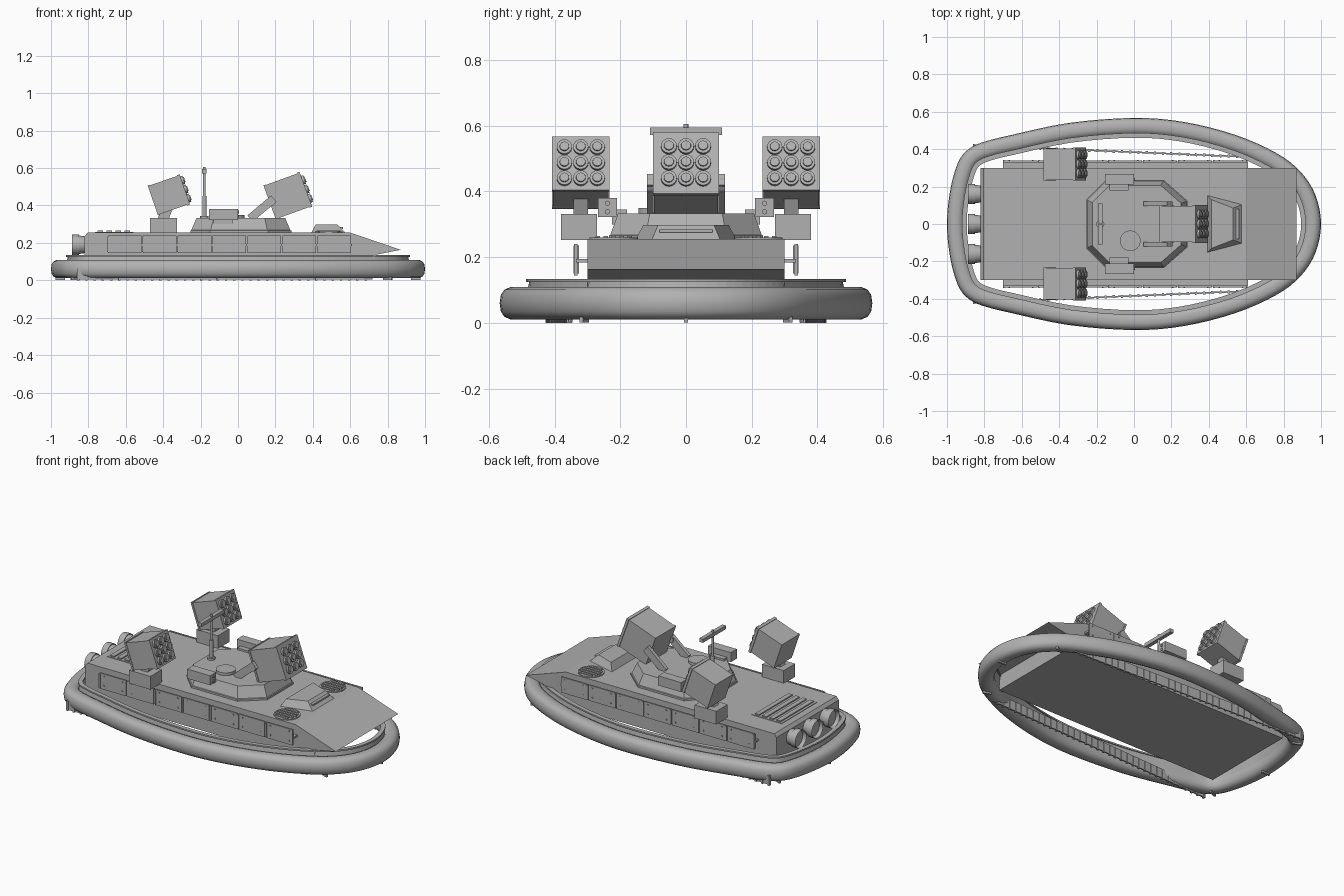
import bpy, bmesh, math
from mathutils import Vector, Matrix

if "Cube" in bpy.data.objects:
    bpy.data.objects.remove(bpy.data.objects["Cube"])

grey = bpy.data.materials.new("hull_grey")
grey.diffuse_color = (0.44, 0.44, 0.44, 1)
grey.use_nodes = True
grey.node_tree.nodes["Principled BSDF"].inputs["Base Color"].default_value = grey.diffuse_color


def finish(name, bm, smooth=False):
    bmesh.ops.recalc_face_normals(bm, faces=bm.faces[:])
    me = bpy.data.meshes.new(name)
    bm.to_mesh(me)
    bm.free()
    ob = bpy.data.objects.new(name, me)
    bpy.context.collection.objects.link(ob)
    me.materials.append(grey)
    if smooth:
        bpy.ops.object.select_all(action='DESELECT')
        ob.select_set(True)
        bpy.context.view_layer.objects.active = ob
        bpy.ops.object.shade_smooth_by_angle(angle=math.radians(40))
    return ob


def add_box(bm, lo, hi, mat=Matrix()):
    lo, hi = Vector(lo), Vector(hi)
    size = hi - lo
    m = mat @ Matrix.Translation((lo + hi) / 2) @ Matrix.Diagonal((*size, 1))
    bmesh.ops.create_cube(bm, size=1, matrix=m)


def add_rod(bm, a, b, r1, r2=None, sides=16):
    a, b = Vector(a), Vector(b)
    rot = (b - a).to_track_quat('Z', 'Y').to_matrix().to_4x4()
    bmesh.ops.create_cone(bm, cap_ends=True, segments=sides, radius1=r1,
                          radius2=r1 if r2 is None else r2, depth=(b - a).length,
                          matrix=Matrix.Translation((a + b) / 2) @ rot)


def box(name, lo, hi):
    bm = bmesh.new()
    add_box(bm, lo, hi)
    return finish(name, bm)


def loft(name, rings, closed=False, smooth=False):
    """Skin a list of equal-length loops; cap the ends unless closed."""
    bm = bmesh.new()
    vs = [[bm.verts.new(p) for p in r] for r in rings]
    n = len(vs[0])
    for i in range(len(vs) if closed else len(vs) - 1):
        a, b = vs[i], vs[(i + 1) % len(vs)]
        for j in range(n):
            bm.faces.new((a[j], a[(j + 1) % n], b[(j + 1) % n], b[j]))
    if not closed:
        bm.faces.new(vs[0])
        bm.faces.new(vs[-1])
    return finish(name, bm, smooth)


# Plan outline of the air cushion, smoothed through half-side points
half = [(1, 0), (.97, .155), (.89, .28), (.76, .38), (.54, .477), (.27, .545), (0, .567),
        (-.35, .54), (-.66, .475), (-.79, .443), (-.87, .41), (-.93, .35), (-.97, .24),
        (-.993, .11), (-1, 0)]
ctrl = [Vector(p) for p in half + [(x, -y) for x, y in half[-2:0:-1]]]
outline = []
for i in range(len(ctrl)):
    p0, p1, p2, p3 = (ctrl[(i + k) % len(ctrl)] for k in (-1, 0, 1, 2))
    for s in range(4):
        t = s / 4
        outline.append(.5 * (2 * p1 + (p2 - p0) * t + (2 * p0 - 5 * p1 + 4 * p2 - p3) * t * t
                             + (3 * p1 - p0 - 3 * p2 + p3) * t ** 3))


def inward(i):
    d = outline[(i + 1) % len(outline)] - outline[i - 1]
    return Vector((-d.y, d.x)).normalized()


def sweep(name, section, smooth=False):
    """Sweep (inset, z) section round the outline."""
    rings = []
    for i, p in enumerate(outline):
        n = inward(i)
        rings.append([(*(p + n * u), z) for u, z in section])
    return loft(name, rings, True, smooth)


def squash(v):
    return math.copysign(abs(v) ** .8, v)


tube = [(.046 - .046 * squash(math.cos(a)), .06 + .05 * squash(math.sin(a)))
        for a in (k * math.tau / 14 for k in range(14))]
sweep("cushion_tube", tube, True)
sweep("rim_flange", [(.08, .125), (.08, .134), (.106, .134), (.106, .125)])
sweep("rim_wall", [(.08, .07), (.09, .127), (.10, .127), (.09, .07)])

# Small fins beneath the cushion at bow and stern
bm = bmesh.new()
for x, y in ((.95, 0), (-.95, 0), (.80, .31), (.80, -.31), (-.87, .36), (-.87, -.36)):
    m = Matrix.Translation((x, y, 0)) @ Matrix.Rotation(math.atan2(y, x), 4, 'Z')
    add_box(bm, (-.025, -.006, .002), (.025, .006, .02), m)
finish("cushion_fins", bm)

# Hull: side profile extruded across
profile = [(-.82, .05), (.72, .05), (.73, .135), (.87, .163), (.60, .255),
           (-.805, .255), (-.82, .235)]
loft("hull", [[(x, y, z) for x, z in profile] for y in (-.30, .30)])

for s, side in ((1, "left"), (-1, "right")):
    # Side panels on a shelf
    bm = bmesh.new()
    add_box(bm, (-.70, s * .295, .184), (.61, s * .335, .195))
    for k in range(7):
        x = -.70 + k * .187
        add_box(bm, (x + .004, s * .330, .145), (x + .183, s * .340, .24))
        add_box(bm, (x, s * .326, .15), (x + .01, s * .343, .235))
        for zz in (.165, .222):
            for xx in (.03, .155):
                add_box(bm, (x + xx, s * .338, zz), (x + xx + .007, s * .343, zz + .007))
    finish(side + "_side_panels", bm)
    # Ribbed inner skirt, running straight and narrowing to the bow
    a, b = Vector((-.86, s * .42, 0)), Vector((.72, s * .354, 0))
    d = b - a
    m = Matrix.Translation(a) @ Matrix.Rotation(math.atan2(d.y, d.x), 4, 'Z')
    bm = bmesh.new()
    add_box(bm, (0, -.004, .004), (d.length, .004, .062), m)
    for k in range(36):
        x = k * d.length / 36
        add_box(bm, (x, -.008, 0), (x + .012, .008, .058), m)
    finish(side + "_ribbed_skirt", bm)

# Stern exhausts
for k in (-1, 0, 1):
    bm = bmesh.new()
    y = k * .16
    add_rod(bm, (-.80, y, .19), (-.855, y, .19), .042, .05, 24)
    add_rod(bm, (-.85, y, .19), (-.887, y, .19), .054, .054, 24)
    end = [f for f in bm.faces if len(f.verts) > 4 and f.calc_center_median().x < -.88]
    bmesh.ops.inset_region(bm, faces=end, thickness=.008)
    bmesh.ops.translate(bm, verts=list({v for f in end for v in f.verts}), vec=(.02, 0, 0))
    finish("stern_exhaust", bm, True)

# Rear deck vent
bm = bmesh.new()
add_box(bm, (-.765, -.17, .25), (-.56, .17, .258))
for k in range(4):
    add_box(bm, (-.75 + k * .048, -.16, .25), (-.722 + k * .048, .16, .265))
finish("rear_vent", bm)

# Round fore-deck grilles
for s in (-1, 1):
    bm = bmesh.new()
    add_rod(bm, (.485, s * .22, .25), (.485, s * .22, .26), .074, sides=28)
    for k in range(-2, 3):
        h = math.sqrt(.064 ** 2 - (k * .024) ** 2)
        add_box(bm, (.485 - h, s * .22 + k * .024 - .007, .255),
                (.485 + h, s * .22 + k * .024 + .007, .265))
    finish("deck_grille", bm)

# Driver hood with vision slit
loft("driver_hood", [[(.39, -.155, .25), (.58, -.105, .25), (.58, .105, .25), (.39, .155, .25)],
                     [(.415, -.13, .298), (.53, -.085, .298), (.53, .085, .298), (.415, .13, .298)]])
box("vision_slit", (.54, -.08, .275), (.562, .08, .284))

# Turret
eight = [(-.255, -.13), (-.15, -.235), (.16, -.235), (.285, -.125),
         (.285, .125), (.16, .235), (-.15, .235), (-.255, .13)]


def turret_ring(f, z):
    return [(.015 + (x - .015) * f, y * f, z) for x, y in eight]


loft("turret", [turret_ring(1, .25), turret_ring(1, .266), turret_ring(.98, .268),
                turret_ring(.88, .333)])
bm = bmesh.new()
add_rod(bm, (-.02, -.09, .33), (-.02, -.09, .35), .055, sides=24)
finish("turret_hatch", bm, True)
for s in (-1, 1):
    bm = bmesh.new()
    add_box(bm, (-.155, s * .21, .322), (0, s * .268, .38))
    add_box(bm, (-.13, s * .18, .30), (-.03, s * .225, .345))
    for z in (.338, .364):
        add_rod(bm, (-.005, s * .239, z), (.005, s * .239, z), .008, sides=10)
    finish("turret_side_box", bm)

# Mast with cross bar
bm = bmesh.new()
add_rod(bm, (-.18, 0, .32), (-.18, 0, .345), .022, sides=12)
add_rod(bm, (-.18, 0, .33), (-.18, 0, .45), .011, sides=12)
add_rod(bm, (-.18, 0, .44), (-.18, 0, .605), .007, sides=12)
add_box(bm, (-.192, -.11, .572), (-.168, .11, .594))
finish("sensor_mast", bm)


def launcher(name, centre, length, width, height, pitch, step):
    """Pitched box with a three by three grid of tubes on the front."""
    m = Matrix.Translation(centre) @ Matrix.Rotation(-math.radians(pitch), 4, 'Y')
    bm = bmesh.new()
    l, w, h = length / 2, width / 2, height / 2
    add_box(bm, (-l, -w, -h), (l - .008, w, h), m)
    add_box(bm, (l - .02, -w - .004, -h - .004), (l - .004, w + .004, h + .004), m)
    add_box(bm, (-l, -w - .003, -h - .003), (-l + .012, w + .003, h + .003), m)
    for i in (-1, 0, 1):
        for j in (-1, 0, 1):
            y, z = i * step, j * step
            add_rod(bm, m @ Vector((l - .02, y, z)), m @ Vector((l + .008, y, z)),
                    step * .46, sides=16)
            add_rod(bm, m @ Vector((l, y, z)), m @ Vector((l + .013, y, z)),
                    step * .32, step * .28, 16)
    finish(name, bm, True)


launcher("main_launcher", (.268, 0, .452), .21, .194, .19, 20, .052)
for s in (-1, 1):
    # Lifting arms of the main launcher
    bm = bmesh.new()
    m = Matrix.Translation((.13, s * .108, .385)) @ Matrix.Rotation(-math.radians(40), 4, 'Y')
    add_box(bm, (-.085, -.011, -.022), (.08, .011, .022), m)
    add_rod(bm, (.175, s * .09, .42), (.175, s * .118, .42), .024, sides=16)
    finish("launcher_arm", bm)
    # Side launchers on pedestals
    launcher("side_launcher", (-.368, s * .32, .457), .185, .168, .163, 19, .05)
    box("launcher_pedestal", (-.47, s * .27, .252), (-.325, s * .38, .332))
    loft("launcher_neck", [[(x, s * y, z) for x, y in
                            ((x0, .298), (x0 + .06, .298), (x0 + .06, .343), (x0, .343))]
                           for x0, z in ((-.43, .33), (-.405, .39))])
